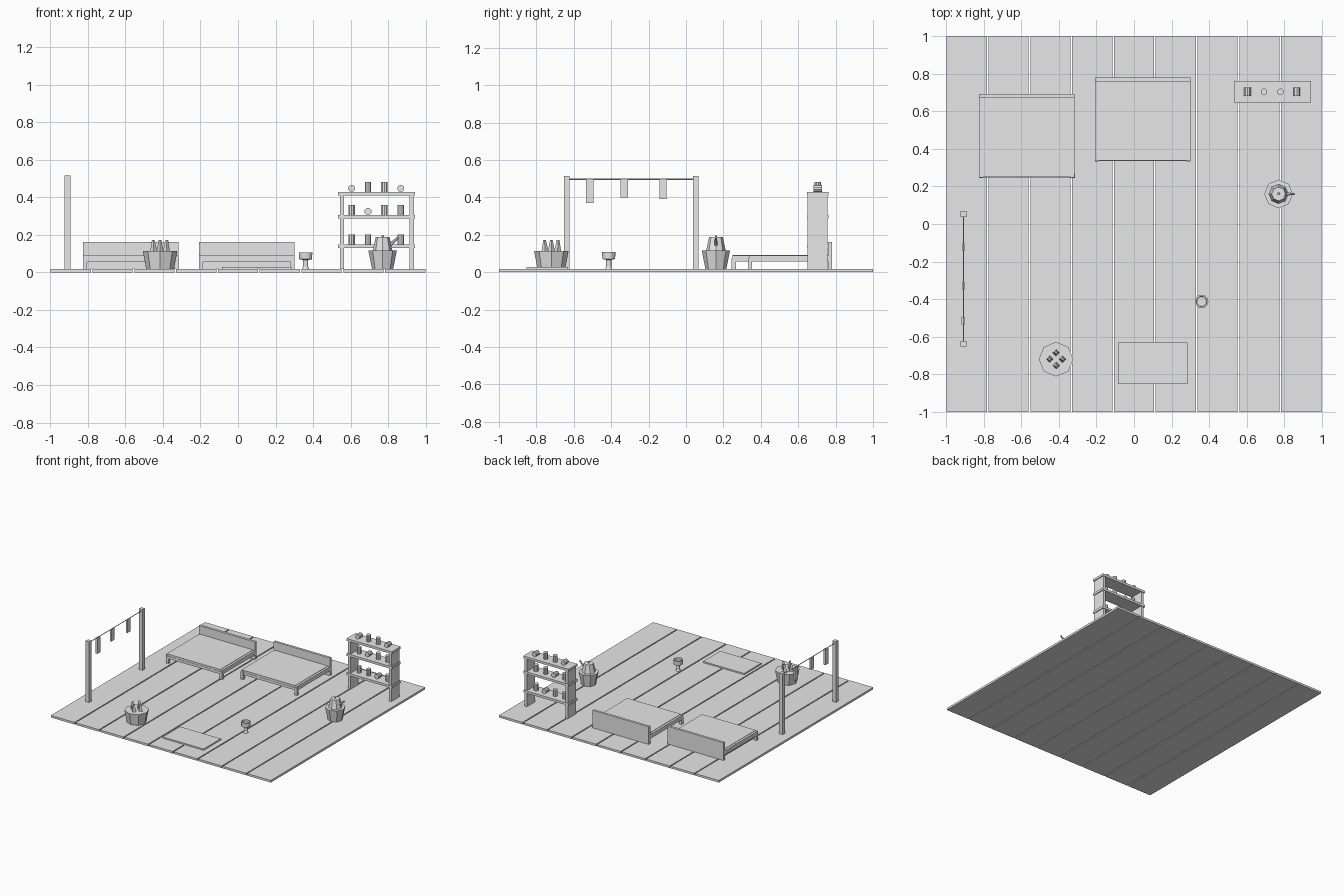
import bpy, math
from mathutils import Vector

cube = bpy.data.objects.get("Cube")
if cube:
    bpy.data.objects.remove(cube)

grey = bpy.data.materials.new("plain_grey")
grey.use_nodes = True
grey.diffuse_color = (0.8, 0.8, 0.8, 1)
grey.node_tree.nodes["Principled BSDF"].inputs["Base Color"].default_value = (0.8, 0.8, 0.8, 1)

DECK = 0.017


def finish(name):
    ob = bpy.context.object
    ob.name = name
    ob.data.materials.append(grey)
    return ob


def box(name, x, y, z, rot=(0, 0, 0)):
    """Box from (min, max) pairs on each axis."""
    mid = [(a + b) / 2 for a, b in (x, y, z)]
    bpy.ops.mesh.primitive_cube_add(size=1, location=mid, rotation=rot)
    bpy.context.object.scale = [b - a for a, b in (x, y, z)]
    return finish(name)


def cone(name, start, end, r1, r2, sides, spin=0):
    """Tapered prism running between two points."""
    a, b = Vector(start), Vector(end)
    bpy.ops.mesh.primitive_cone_add(vertices=sides, radius1=r1, radius2=r2,
                                    depth=(b - a).length, location=(a + b) / 2)
    ob = finish(name)
    ob.rotation_euler = (b - a).to_track_quat('Z', 'Y').to_euler()
    if spin:
        ob.rotation_euler.z += spin
    return ob


def lathe(name, x, y, profile, sides):
    """Faceted solid of revolution from (radius, height) points."""
    verts, faces = [], []
    for r, z in profile:
        for i in range(sides):
            a = math.tau * i / sides
            verts.append((x + r * math.cos(a), y + r * math.sin(a), z))
    for k in range(len(profile) - 1):
        for i in range(sides):
            j = (i + 1) % sides
            faces.append((k * sides + i, k * sides + j,
                          (k + 1) * sides + j, (k + 1) * sides + i))
    faces.append(tuple(reversed(range(sides))))
    faces.append(tuple(range(len(verts) - sides, len(verts))))
    mesh = bpy.data.meshes.new(name)
    mesh.from_pydata(verts, [], faces)
    ob = bpy.data.objects.new(name, mesh)
    bpy.context.collection.objects.link(ob)
    mesh.materials.append(grey)
    return ob


# Plank floor
for i in range(9):
    cx = (i - 4) * 0.2226
    box(f"floor_plank_{i + 1}", (cx - 0.107, cx + 0.107), (-1, 1), (0, DECK))


# Two low beds with headboards
def bed(name, x0, y0):
    x1, y1 = x0 + 0.508, y0 + 0.448
    box(name + "_headboard", (x0, x1), (y1 - 0.02, y1), (DECK, 0.162))
    box(name + "_mattress", (x0 + 0.018, x1 - 0.018), (y0 + 0.005, y1 - 0.02), (0.06, 0.093))
    box(name + "_front_rail", (x0, x1), (y0 + 0.003, y0 + 0.02), (0.056, 0.077))
    for side, a in (("right", x0), ("left", x1 - 0.02)):
        box(f"{name}_{side}_rail", (a, a + 0.02), (y0 + 0.004, y1 - 0.02), (0.056, 0.09))
        box(f"{name}_{side}_leg", (a, a + 0.022), (y0, y0 + 0.022), (DECK, 0.077))


bed("first_bed", -0.825, 0.244)
bed("second_bed", -0.208, 0.332)

# Shelf unit with jars, some lying on their sides
for side, a in (("right", 0.542), ("left", 0.914)):
    box(f"shelf_{side}_panel", (a, a + 0.022), (0.65, 0.757), (DECK, 0.415))
rows = ((0.148, "TTLT"), (0.305, "TLTT"), (0.428, "LTTL"))
for n, (top, jars) in enumerate(rows):
    box(f"shelf_board_{n + 1}", (0.532, 0.943), (0.646, 0.761), (top - 0.019, top))
    for k, kind in enumerate(jars):
        x = 0.605 + k * 0.0873
        if kind == "T":
            cone("standing_jar", (x, 0.704, top), (x, 0.704, top + 0.053), 0.018, 0.018, 10)
        else:
            cone("lying_jar", (x, 0.682, top + 0.019), (x, 0.728, top + 0.019), 0.019, 0.019, 10)

# Clothes line
X = -0.909
for side, y in (("front", -0.638), ("back", 0.053)):
    box(f"line_post_{side}", (X - 0.016, X + 0.016), (y - 0.015, y + 0.015), (DECK, 0.515))
cone("line_rope", (X, -0.638, 0.497), (X, 0.053, 0.497), 0.003, 0.003, 6)
for y, low, half in ((-0.515, 0.37, 0.009), (-0.33, 0.4, 0.006), (-0.123, 0.39, 0.006)):
    box("hanging_strip", (X - half, X + half), (y - 0.02, y + 0.02), (low, 0.496))

# Planter with pointed shoots
PX, PY = -0.415, -0.72
lathe("planter", PX, PY, ((0.074, DECK), (0.092, 0.113)), 8)
for dx, dy in ((0.033, 0), (-0.033, 0), (0, 0.033), (0, -0.033)):
    cone("planter_shoot", (PX + dx, PY + dy, 0.1), (PX + dx * 1.1, PY + dy * 1.1, 0.172),
         0.021, 0.007, 4)

# Bucket with a kettle on top
BX, BY = 0.77, 0.16
lathe("bucket", BX, BY, ((0.056, DECK), (0.076, 0.117)), 8)
lathe("kettle_body", BX, BY, ((0.052, 0.115), (0.037, 0.187)), 8)
lathe("kettle_knob", BX, BY, ((0.008, 0.185), (0.006, 0.196)), 6)
cone("kettle_spout", (BX + 0.03, BY, 0.138), (BX + 0.083, BY, 0.186), 0.01, 0.006, 6)

# Goblet with a shallow hollow
lathe("goblet", 0.36, -0.413, ((0.019, DECK), (0.014, 0.03), (0.014, 0.066), (0.034, 0.07),
                               (0.036, 0.107), (0.028, 0.107), (0.026, 0.09)), 12)

# Floor mat
box("floor_mat", (-0.086, 0.285), (-0.852, -0.63), (DECK, 0.028))
